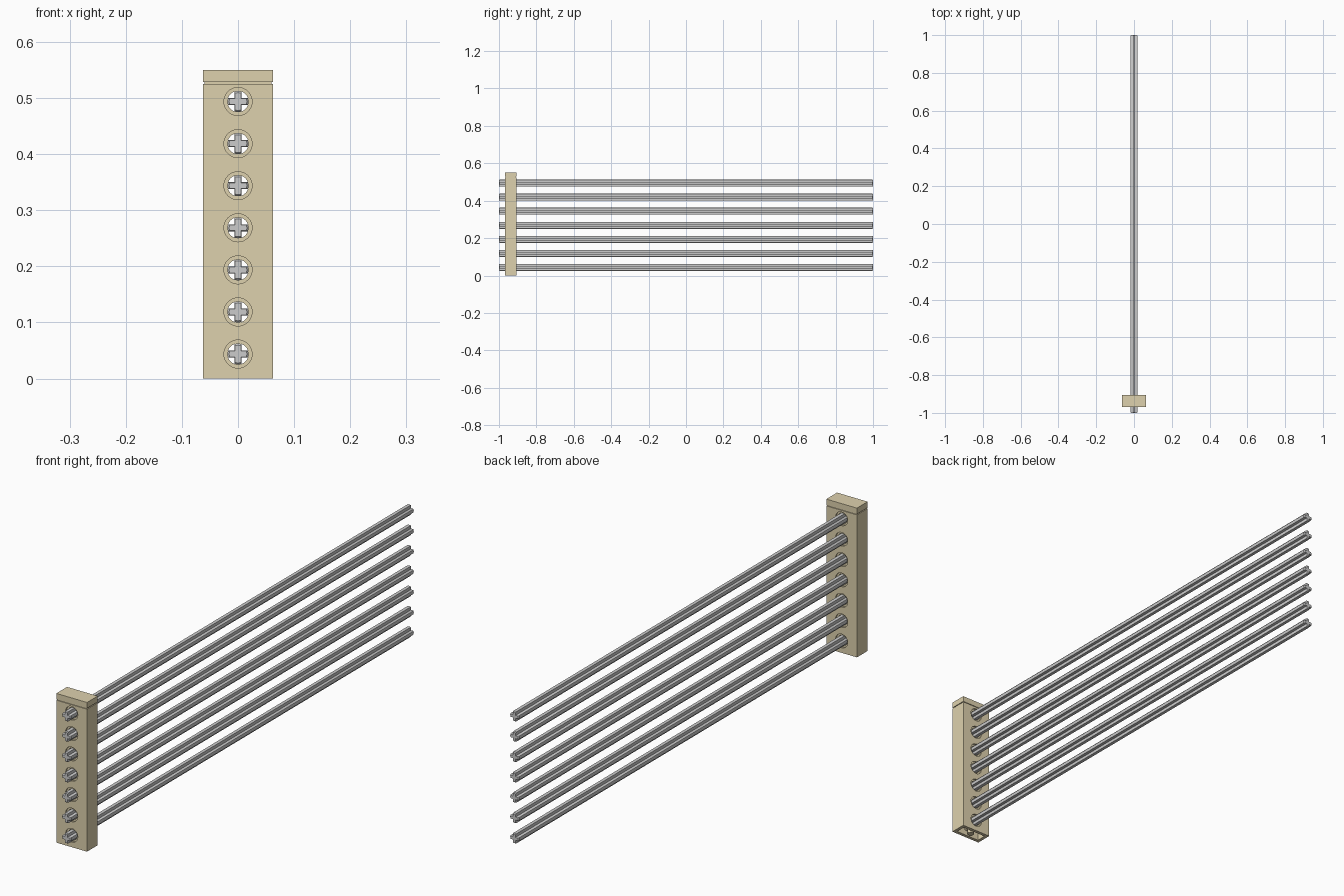
import bpy, bmesh, math
from mathutils import Matrix, Vector

if "Cube" in bpy.data.objects:
    bpy.data.objects.remove(bpy.data.objects["Cube"])

U = 1 / 320            # module: all part sizes below are in these small units
STACK_Y = -300
COUNT, PITCH = 7, 24

tan = bpy.data.materials.new("tan")
tan.diffuse_color = (0.73, 0.64, 0.42, 1)
tan.use_nodes = True
tan.node_tree.nodes["Principled BSDF"].inputs["Base Color"].default_value = tan.diffuse_color


def add_object(name, bm, mat=None):
    bmesh.ops.recalc_face_normals(bm, faces=bm.faces[:])
    me = bpy.data.meshes.new(name)
    bm.to_mesh(me)
    bm.free()
    ob = bpy.data.objects.new(name, me)
    bpy.context.collection.objects.link(ob)
    if mat:
        me.materials.append(mat)
    return ob


def box(bm, x, y, z0, z1):
    m = Matrix.Translation((0, 0, (z0 + z1) / 2)) @ Matrix.Diagonal((2 * x, 2 * y, z1 - z0, 1))
    bmesh.ops.create_cube(bm, size=1, matrix=m)


def cylinder(bm, r, depth, loc, along_y=False):
    m = Matrix.Translation(loc)
    if along_y:
        m = m @ Matrix.Rotation(math.pi / 2, 4, 'X')
    bmesh.ops.create_cone(bm, cap_ends=True, segments=32, radius1=r, radius2=r, depth=depth, matrix=m)


def ring(bm, r_in, r_out, z0, z1, x):
    # open stud: square profile spun around a vertical axis
    pts = [(r_in, z0), (r_out, z0), (r_out, z1), (r_in, z1)]
    n = 32
    loops = [[bm.verts.new((x + r * math.cos(a), r * math.sin(a), z)) for r, z in pts]
             for a in (2 * math.pi * i / n for i in range(n))]
    for i in range(n):
        a, b = loops[i], loops[(i + 1) % n]
        for k in range(4):
            j = (k + 1) % 4
            bm.faces.new((a[k], b[k], b[j], a[j]))


def boolean(ob, operation, make):
    bm = bmesh.new()
    make(bm)
    other = add_object("helper", bm)
    mod = ob.modifiers.new("bool", 'BOOLEAN')
    mod.operation, mod.object, mod.solver = operation, other, 'EXACT'
    dg = bpy.context.evaluated_depsgraph_get()
    me = bpy.data.meshes.new_from_object(ob.evaluated_get(dg))
    ob.modifiers.clear()
    ob.data = me
    bpy.data.objects.remove(other)


def finish(ob, z=0, y=STACK_Y):
    ob.data.transform(Matrix.Scale(U, 4))
    ob.location = Vector((0, y, z)) * U
    bpy.ops.object.select_all(action='DESELECT')
    ob.select_set(True)
    bpy.context.view_layer.objects.active = ob
    bpy.ops.object.shade_smooth_by_angle(angle=math.radians(30))


def copies(ob, name):
    for i in range(1, COUNT):
        c = ob.copy()
        c.name = f"{name}_{i + 1}"
        c.location.z += i * PITCH * U
        bpy.context.collection.objects.link(c)


# Hollow brick with a cross tube and a stepped through-hole
bm = bmesh.new()
box(bm, 20, 10, 0, 24)
brick = add_object("brick_1", bm, tan)
boolean(brick, 'DIFFERENCE', lambda b: box(b, 16, 6, -2, 20))
boolean(brick, 'UNION', lambda b: cylinder(b, 8, 14, (0, 0, 14), True))
boolean(brick, 'DIFFERENCE', lambda b: cylinder(b, 6, 30, (0, 0, 14), True))
for s in (-1, 1):
    boolean(brick, 'DIFFERENCE', lambda b: cylinder(b, 8, 4, (0, s * 10, 14), True))
# open studs on top, small pin underneath
bm = bmesh.new()
bm.from_mesh(brick.data)
for x in (-10, 10):
    ring(bm, 4, 6, 24, 28, x)
cylinder(bm, 4, 6.5, (0, 0, 3.25))
bm.to_mesh(brick.data)
bm.free()
finish(brick)
copies(brick, "brick")

# Smooth cover tile with a groove around its foot
bm = bmesh.new()
box(bm, 20, 10, 1, 8)
tile = add_object("cover_tile", bm, tan)
boolean(tile, 'UNION', lambda b: box(b, 19, 9, 0, 2))
boolean(tile, 'DIFFERENCE', lambda b: box(b, 16, 6, -2, 4))
finish(tile, COUNT * PITCH)

# Cross-section axle with chamfered ends
section = []
half = math.asin(2 / 6)
for q in range(4):
    a0 = q * math.pi / 2
    for t in (-1, -0.5, 0, 0.5, 1):
        section.append((6 * math.cos(a0 + t * half), 6 * math.sin(a0 + t * half)))
    c = a0 + math.pi / 4
    section.append((2 * math.sqrt(2) * math.cos(c), 2 * math.sqrt(2) * math.sin(c)))
bm = bmesh.new()
rings = [[bm.verts.new((x * k, y, z * k)) for x, z in section]
         for y, k in ((-320, 0.84), (-319, 1), (319, 1), (320, 0.84))]
for a, b in zip(rings, rings[1:]):
    for i in range(len(section)):
        j = (i + 1) % len(section)
        bm.faces.new((a[i], a[j], b[j], b[i]))
bm.faces.new(rings[0])
bm.faces.new(rings[-1])
axle = add_object("axle_1", bm)
finish(axle, 14, 0)
copies(axle, "axle")
